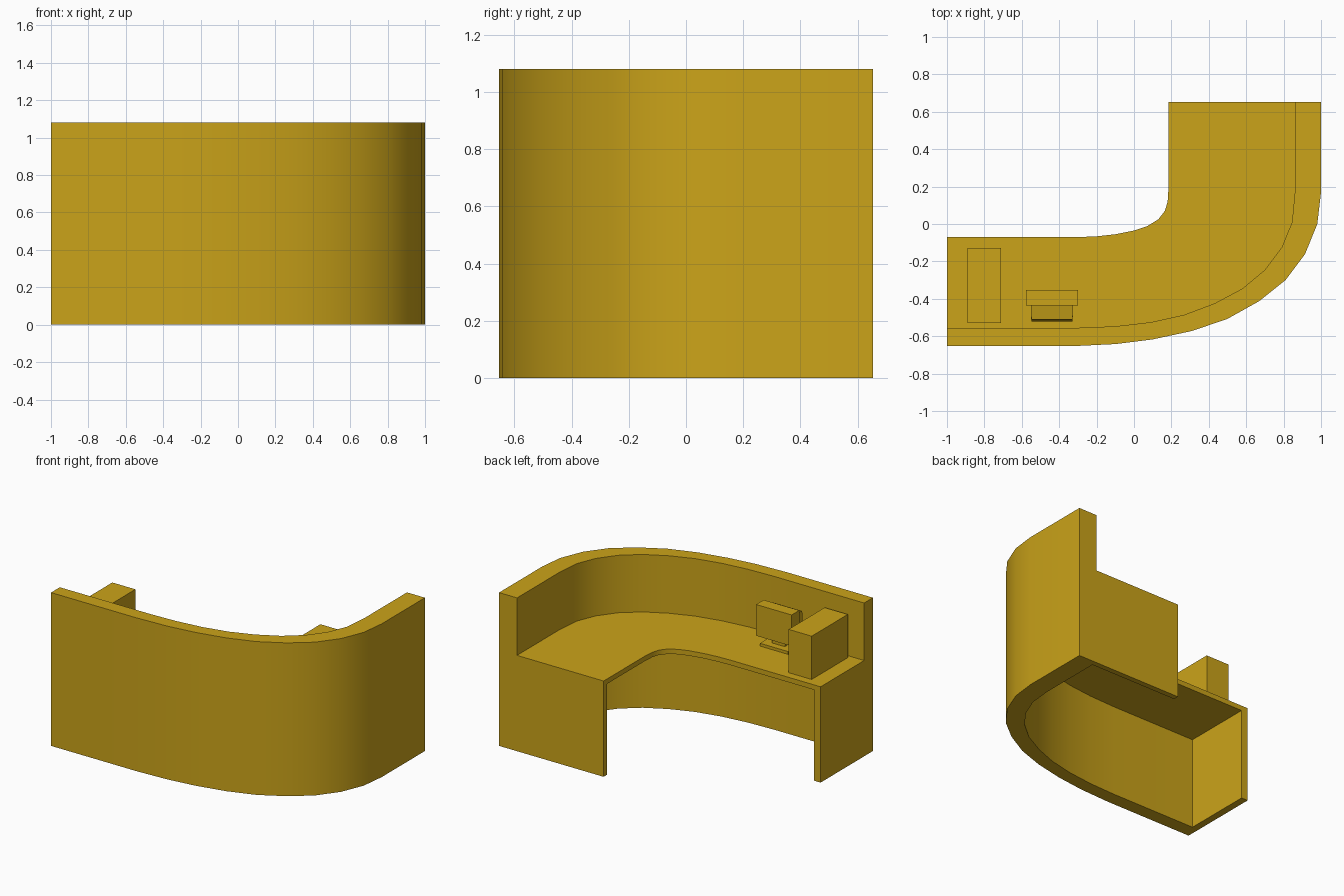
import bpy, bmesh, math

if "Cube" in bpy.data.objects:
    bpy.data.objects.remove(bpy.data.objects["Cube"])

mat = bpy.data.materials.new("ochre")
mat.diffuse_color = (0.60, 0.37, 0.01, 1)
mat.use_nodes = True
mat.node_tree.nodes["Principled BSDF"].inputs["Base Color"].default_value = mat.diffuse_color

WALL_H, DESK_H, TOP_T = 1.08, 0.675, 0.035


def finish(name, bm):
    bmesh.ops.recalc_face_normals(bm, faces=bm.faces)
    mesh = bpy.data.meshes.new(name)
    bm.to_mesh(mesh)
    bm.free()
    obj = bpy.data.objects.new(name, mesh)
    bpy.context.collection.objects.link(obj)
    mesh.materials.append(mat)
    bpy.ops.object.select_all(action='DESELECT')
    obj.select_set(True)
    bpy.context.view_layer.objects.active = obj
    bpy.ops.object.shade_smooth_by_angle(angle=math.radians(30))
    return obj


def prism(name, outline, z0, z1):
    """Extrude a plan outline from z0 up to z1."""
    bm = bmesh.new()
    face = bm.faces.new([bm.verts.new((x, y, z0)) for x, y in outline])
    new = bmesh.ops.extrude_face_region(bm, geom=[face], use_keep_orig=True)["geom"]
    bmesh.ops.translate(bm, vec=(0, 0, z1 - z0),
                        verts=[v for v in new if isinstance(v, bmesh.types.BMVert)])
    return finish(name, bm)


def box(name, x0, x1, y0, y1, z0, z1):
    return prism(name, [(x0, y0), (x1, y0), (x1, y1), (x0, y1)], z0, z1)


# Plan curves, running from the left end round to the back right end
outer = [(-1, -.653), (-.33, -.653), (-.1, -.642), (.1, -.617), (.31, -.572), (.5, -.507),
         (.67, -.412), (.81, -.3), (.915, -.16), (.98, .0), (1, .17), (1, .653)]
inner = [(-1, -.555), (-.3, -.555), (-.1, -.547), (.09, -.525), (.27, -.485), (.43, -.425),
         (.58, -.345), (.7, -.245), (.79, -.125), (.845, .01), (.86, .17), (.86, .653)]
desk_edge = [(-1, -.07), (-.3, -.07), (-.2, -.066), (-.1, -.055), (0, -.035), (.07, -.012),
             (.13, .025), (.165, .07), (.18, .12), (.185, .2), (.185, .653)]

# Counter: curved wall, worktop and two end panels
prism("counter_wall", outer + inner[::-1], 0, WALL_H)
prism("worktop", inner + desk_edge[::-1], DESK_H - TOP_T, DESK_H)
box("left_end_panel", -1, -.95, -.555, -.07, 0, DESK_H - TOP_T)
box("back_end_panel", .185, .86, .615, .653, 0, DESK_H - TOP_T)

# Computer tower
box("computer_tower", -.89, -.71, -.53, -.128, DESK_H, .98)

# Monitor: base, neck, screen and slightly tapered rear housing
box("monitor_base", -.55, -.33, -.51, -.352, DESK_H, .695)
box("monitor_neck", -.49, -.39, -.48, -.40, .695, .76)
box("monitor_screen", -.577, -.3, -.437, -.352, .74, .96)
housing = box("monitor_housing", -.552, -.325, -.52, -.437, .76, .935)
for v in housing.data.vertices:
    if v.co.y < -.5:
        v.co.x = -.4385 + (v.co.x + .4385) * .97
        if v.co.z > .9:
            v.co.y, v.co.z = -.51, .92
